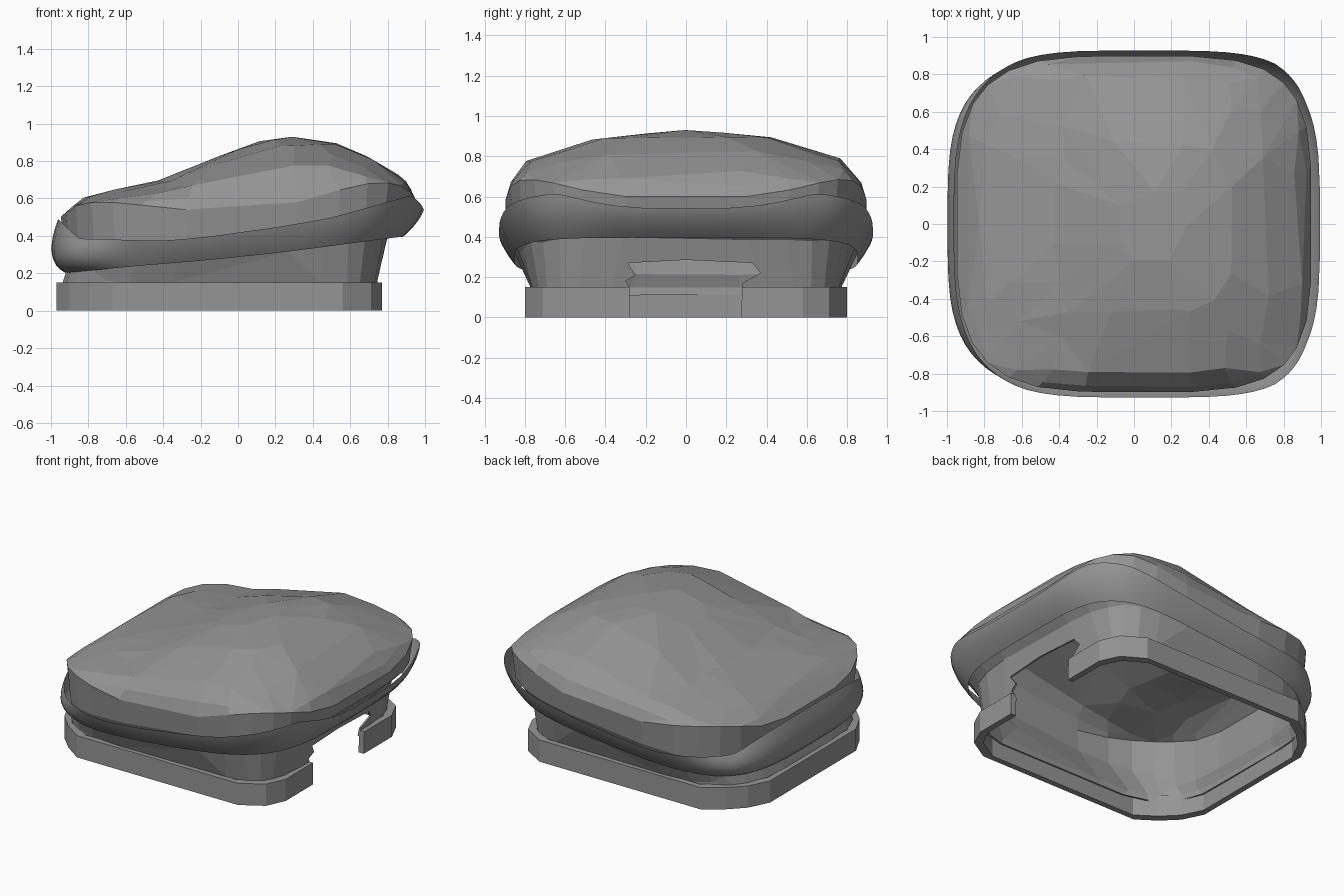
import bpy, bmesh, math, random

random.seed(4)
if bpy.data.objects.get("Cube"):
    bpy.data.objects.remove(bpy.data.objects["Cube"])

grey = bpy.data.materials.new("stone grey")
grey.use_nodes = True
COLOR = (0.3, 0.3, 0.3, 1)
grey.diffuse_color = COLOR
grey.node_tree.nodes["Principled BSDF"].inputs["Base Color"].default_value = COLOR


def lerp_table(table, v):
    """Piecewise linear lookup."""
    if v <= table[0][0]:
        return table[0][1]
    for (a, p), (b, q) in zip(table, table[1:]):
        if v <= b:
            return p + (q - p) * (v - a) / (b - a)
    return table[-1][1]


def rounded(cx, hx, hy, count, powers):
    """Rounded square outline with separate squareness for the -x and +x halves."""
    points = []
    for i in range(count):
        a = 2 * math.pi * (i + 0.5) / count
        c, s = math.cos(a), math.sin(a)
        e = 2 / powers[c > 0]
        points.append((cx + hx * math.copysign(abs(c) ** e, c),
                       hy * math.copysign(abs(s) ** e, s)))
    return points


def loft(name, rings, cap=False, closed=False):
    """Skin rings of points with quads."""
    bm = bmesh.new()
    rows = [[bm.verts.new(p) for p in ring] for ring in rings]
    pairs = list(zip(rows, rows[1:]))
    if closed:
        pairs.append((rows[-1], rows[0]))
    for a, b in pairs:
        for i in range(len(a)):
            j = (i + 1) % len(a)
            bm.faces.new((a[i], a[j], b[j], b[i]))
    if cap:
        bm.faces.new(rows[0])
        if cap == "both":
            bm.faces.new(rows[-1])
    bmesh.ops.recalc_face_normals(bm, faces=bm.faces)
    mesh = bpy.data.meshes.new(name)
    bm.to_mesh(mesh)
    bm.free()
    mesh.materials.append(grey)
    obj = bpy.data.objects.new(name, mesh)
    bpy.context.collection.objects.link(obj)
    return obj


def apply_all(obj):
    bpy.context.view_layer.objects.active = obj
    for mod in list(obj.modifiers):
        bpy.ops.object.modifier_apply(modifier=mod.name)


# Height rules shared by the crown and the band
RIDGE = [(-0.95, 0.5), (-0.86, 0.59), (-0.8, 0.62), (-0.6, 0.67), (-0.37, 0.71),
         (0.1, 0.92), (0.33, 0.935), (0.55, 0.905), (0.72, 0.83), (0.9, 0.71),
         (0.95, 0.6)]
DROP = [(0, 0), (0.4, 0.03), (0.79, 0.15), (0.87, 0.26), (0.9, 0.36)]
BAND_LOW = [(-0.92, 0.2), (-0.5, 0.24), (0, 0.28), (0.4, 0.33), (0.9, 0.395)]
BAND_HIGH = [(-0.96, 0.5), (-0.85, 0.39), (-0.4, 0.375), (0, 0.41),
             (0.5, 0.5), (0.92, 0.62)]


def crown_height(x, y):
    top = lerp_table(RIDGE, x)
    return top - lerp_table(DROP, abs(y)) * max(0, top - 0.48) / 0.45


# Faceted crown running down into the lower wall
N = 28
outline = rounded(0, 0.95, 0.9, N, (3.6, 4))
rings = []
for s in (0.22, 0.5, 0.74, 0.88, 0.96, 1.0):
    ring = []
    for x, y in outline:
        wobble = 0.03 if s < 0.8 else 0.012 * (s < 1)
        px = x * s + random.uniform(-wobble, wobble) + 0.1 * (1 - s)
        py = y * s + random.uniform(-wobble, wobble)
        ring.append((px, py, crown_height(px, py)))
    rings.append(ring)
rings.append([(x * 0.98, y * 0.98,
               min(crown_height(x, y) - 0.04, lerp_table(BAND_LOW, x) + 0.12))
              for x, y in outline])
rings.append([(x, y, lerp_table(BAND_LOW, x) + 0.01 + random.uniform(-0.01, 0.01))
              for x, y in rounded(-0.06, 0.86, 0.83, N, (3.7, 4.5))])
for z in (0.15, 0.11):
    rings.append([(x, y, z) for x, y in rounded(-0.1, 0.84, 0.77, N, (4.2, 6))])
shell = loft("crown_and_wall", rings, cap=True)
facets = shell.modifiers.new("facets", "DECIMATE")
facets.ratio = 0.6
thick = shell.modifiers.new("thickness", "SOLIDIFY")
thick.thickness = 0.012
thick.offset = -1


# Base rim with cut corners, cut deeper at the -x end
def rim_outline(inset):
    points = []
    for sx, sy in ((1, 1), (-1, 1), (-1, -1), (1, -1)):
        if sx > 0:
            corner = [(0, 0.22), (0.06, 0.09), (0.21, 0)]
        else:
            corner = [(0, 0.33), (0.07, 0.19), (0.17, 0.09), (0.3, 0)]
        if sx * sy < 0:
            corner.reverse()
        for dx, dy in corner:
            points.append((-0.1 + sx * (0.87 - inset - dx), sy * (0.8 - inset - dy)))
    return points


outer, inner = rim_outline(0), rim_outline(0.04)
rim = loft("base_rim", [[(x, y, z) for x, y in pts] for pts, z in
                        ((outer, 0), (outer, 0.15), (inner, 0.15), (inner, 0))],
           closed=True)

# Ragged opening through the wall and rim
GAP = [(-0.28, -0.1), (-0.28, 0.15), (-0.3, 0.18), (-0.25, 0.21), (-0.29, 0.27),
       (0, 0.285), (0.33, 0.27), (0.37, 0.22), (0.28, 0.17), (0.27, -0.1)]
cutter = loft("opening_cutter", [[(x, y, z) for y, z in GAP] for x in (0.5, 1.2)],
              cap="both")
cutter.hide_render = True
for obj in (shell, rim):
    cut = obj.modifiers.new("opening", "BOOLEAN")
    cut.operation = "DIFFERENCE"
    cut.solver = "EXACT"
    cut.object = cutter
    apply_all(obj)
bpy.data.objects.remove(cutter)

# Smooth flared band, widest at its upper edge but folded inward at the -x end
M, STEPS = 72, 8
low = rounded(-0.02, 0.9, 0.85, M, (3.6, 4.2))
high = rounded(0, 1.0, 0.93, M, (3.5, 4.4))
rows = []
for k in range(STEPS + 1):
    t = k / STEPS
    row = []
    for (ax, ay), (x, y) in zip(low, high):
        fold = min(1, max(0, (-x - 0.6) / 0.38))
        raised = min(1, max(0, (x - 0.75) / 0.2)) * min(1, (y / 0.65) ** 2)
        mid = 0.97 + 0.085 * fold
        top = 1 - 0.04 * fold - 0.025 * raised
        za, zc = lerp_table(BAND_LOW, ax), lerp_table(BAND_HIGH, x * top)
        if x > 0.75:
            zc -= 0.09 * max(0, 1 - (y / 0.65) ** 2) * min(1, (x - 0.75) / 0.2)
        zb = za + (zc - za) * (0.5 - 0.3 * fold)
        w = ((1 - t) ** 2, 2 * t * (1 - t), t * t)
        row.append((w[0] * ax + (w[1] * mid + w[2] * top) * x,
                    w[0] * ay + (w[1] * mid + w[2] * top) * y,
                    w[0] * za + w[1] * zb + w[2] * zc))
    rows.append(row)
band = loft("flared_band", rows)
relax = band.modifiers.new("relax", "SMOOTH")
relax.factor = 0.5
relax.iterations = 2
apply_all(band)
bpy.ops.object.select_all(action="DESELECT")
band.select_set(True)
bpy.context.view_layer.objects.active = band
bpy.ops.object.shade_smooth_by_angle(angle=math.radians(40))
